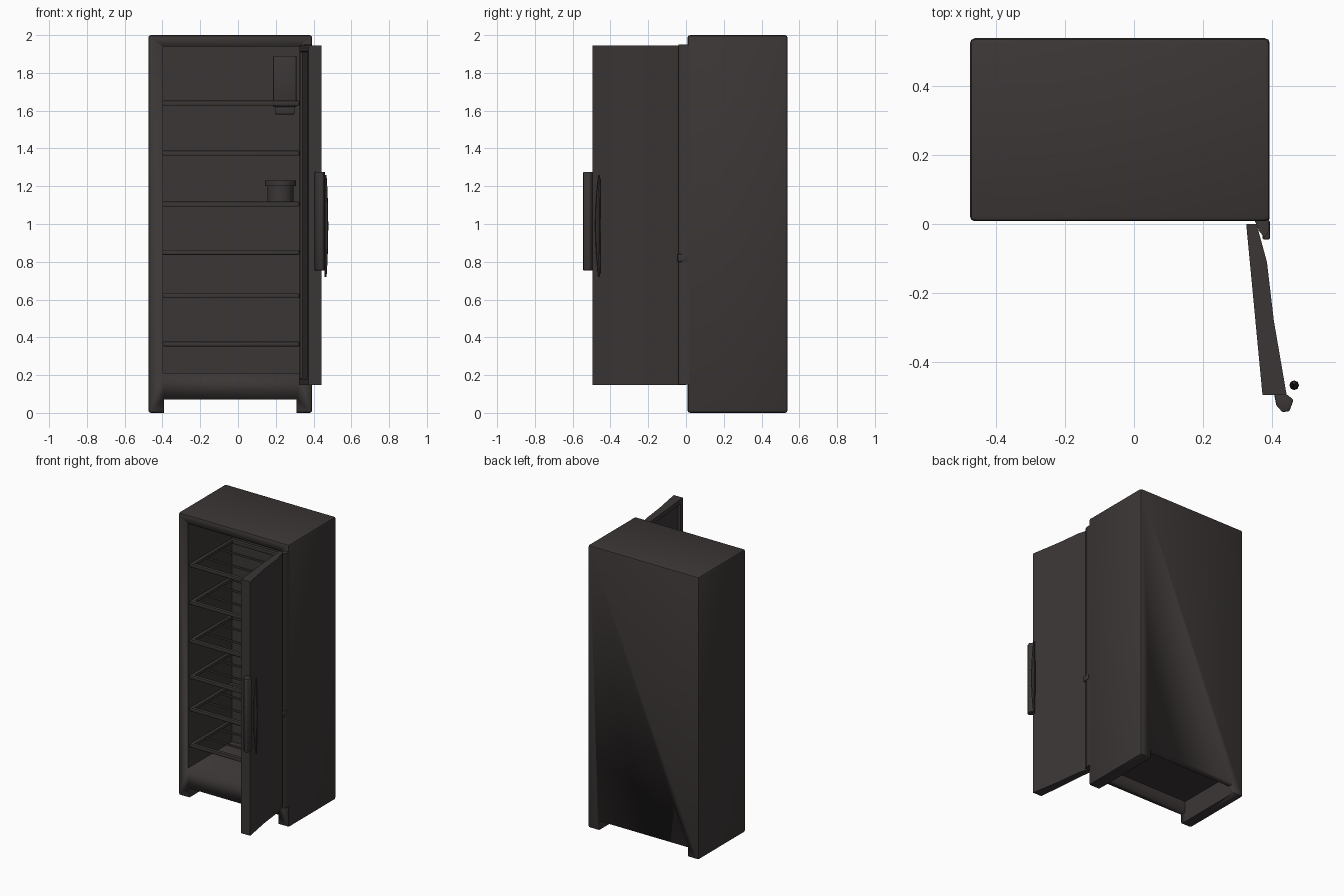
import bpy
import bmesh
from math import radians

cube = bpy.data.objects.get("Cube")
if cube:
    bpy.data.objects.remove(cube)

charcoal = bpy.data.materials.new("charcoal enamel")
charcoal.use_nodes = True
COLOUR = (0.045, 0.037, 0.037, 1)
charcoal.diffuse_color = COLOUR
charcoal.node_tree.nodes["Principled BSDF"].inputs["Base Color"].default_value = COLOUR


def add_box(bm, x0, x1, y0, y1, z0, z1):
    made = bmesh.ops.create_cube(bm, size=1)["verts"]
    for v in made:
        v.co = (x0 if v.co.x < 0 else x1, y0 if v.co.y < 0 else y1, z0 if v.co.z < 0 else z1)


def finish(name, bm, bevel=0.0):
    bmesh.ops.recalc_face_normals(bm, faces=bm.faces)
    mesh = bpy.data.meshes.new(name)
    bm.to_mesh(mesh)
    bm.free()
    mesh.materials.append(charcoal)
    obj = bpy.data.objects.new(name, mesh)
    bpy.context.collection.objects.link(obj)
    bpy.ops.object.select_all(action="DESELECT")
    obj.select_set(True)
    bpy.context.view_layer.objects.active = obj
    if bevel:
        mod = obj.modifiers.new("soft edges", "BEVEL")
        mod.width, mod.segments = bevel, 2
        bpy.ops.object.modifier_apply(modifier=mod.name)
    bpy.ops.object.shade_smooth_by_angle(angle=radians(35))
    return obj


def box(name, *size, bevel=0.0):
    bm = bmesh.new()
    add_box(bm, *size)
    return finish(name, bm, bevel)


def prism_mesh(profile, z0, z1):
    bm = bmesh.new()
    base = bm.faces.new([bm.verts.new((x, y, z0)) for x, y in profile])
    top = bmesh.ops.extrude_face_region(bm, geom=[base])["geom"]
    for v in top:
        if isinstance(v, bmesh.types.BMVert):
            v.co.z = z1
    bmesh.ops.recalc_face_normals(bm, faces=bm.faces)
    return bm


def cut(target, *size):
    cutter = box("cutter", *size)
    cutter.hide_render = True
    mod = target.modifiers.new("cut", "BOOLEAN")
    mod.operation, mod.solver, mod.object = "DIFFERENCE", "EXACT", cutter
    bpy.context.view_layer.objects.active = target
    bpy.ops.object.modifier_apply(modifier=mod.name)
    bpy.data.objects.remove(cutter)


# Cabinet: softened block, hollowed in front, with skirts left as feet
cabinet = box("cabinet", -0.475, 0.393, 0.008, 0.538, 0, 2.0, bevel=0.014)
cut(cabinet, -0.398, 0.325, -0.1, 0.5, 0.21, 1.94)
cut(cabinet, -0.393, 0.31, -0.1, 0.7, -0.1, 0.07)
cut(cabinet, -0.393, 0.31, 0.05, 0.49, -0.1, 0.15)

# Hinge strip and small hinge nub
finish("hinge_strip", prism_mesh(
    [(0.345, 0.02), (0.392, 0.02), (0.39, -0.02), (0.378, -0.04), (0.362, -0.02)], 0.15, 1.95))
box("hinge_nub", 0.372, 0.394, -0.045, 0.01, 0.8, 0.84, bevel=0.005)

# Open door with a recessed lining on its inner side
bm = prism_mesh([(0.325, 0), (0.355, 0), (0.385, -0.11), (0.405, -0.28),
                 (0.442, -0.495), (0.372, -0.495)], 0.148, 1.945)
inner = min((f for f in bm.faces if abs(f.normal.z) < 0.1), key=lambda f: f.normal.x)
bmesh.ops.inset_region(bm, faces=[inner], thickness=0.045)
bmesh.ops.inset_region(bm, faces=[inner], thickness=0.008, depth=-0.012)
finish("door", bm)

# Wire shelves
for i, z in enumerate([0.365, 0.62, 0.85, 1.105, 1.375, 1.64]):
    bm = bmesh.new()
    for y in (0.025, 0.47):
        add_box(bm, -0.398, 0.325, y, y + 0.026, z - 0.013, z + 0.013)
    for x in (-0.398, 0.301):
        add_box(bm, x, x + 0.024, 0.04, 0.48, z - 0.011, z + 0.011)
    for y in (0.17, 0.33):
        add_box(bm, -0.385, 0.312, y, y + 0.014, z - 0.007, z + 0.007)
    finish("shelf_%d" % (i + 1), bm, bevel=0.005)

# Lamp housing on the back wall, with its lower cap
box("lamp_housing", 0.185, 0.31, 0.43, 0.505, 1.62, 1.89, bevel=0.006)
box("lamp_cap", 0.195, 0.3, 0.44, 0.505, 1.58, 1.625, bevel=0.006)

# Jar with a wider lid
for name, radius, z0, z1 in (("jar", 0.07, 1.118, 1.205), ("jar_lid", 0.083, 1.2, 1.23)):
    bm = bmesh.new()
    bmesh.ops.create_cone(bm, cap_ends=True, segments=16, radius1=radius,
                          radius2=radius, depth=z1 - z0)
    bmesh.ops.translate(bm, verts=bm.verts, vec=(0.225, 0.3, (z0 + z1) / 2))
    finish(name, bm)

# Handle: grip block on the door edge and a slim bowed bar beside it
finish("handle_grip", prism_mesh(
    [(0.405, -0.49), (0.412, -0.525), (0.43, -0.545), (0.45, -0.542),
     (0.462, -0.51), (0.445, -0.495)], 0.755, 1.275), bevel=0.003)
bm = bmesh.new()
bmesh.ops.create_cone(bm, cap_ends=False, segments=8, radius1=0.014, radius2=0.014, depth=1)
bmesh.ops.subdivide_edges(bm, edges=[e for e in bm.edges if abs(e.verts[0].co.z - e.verts[1].co.z) > 0.5],
                          cuts=7)
bmesh.ops.holes_fill(bm, edges=bm.edges)
for v in bm.verts:
    bow = 1 - (2 * v.co.z) ** 2
    width = 0.35 + 0.65 * bow
    v.co = (0.464 + v.co.x * width, -0.459 - 0.008 * bow + v.co.y * width, 0.99 + v.co.z * 0.54)
finish("handle_bar", bm)
